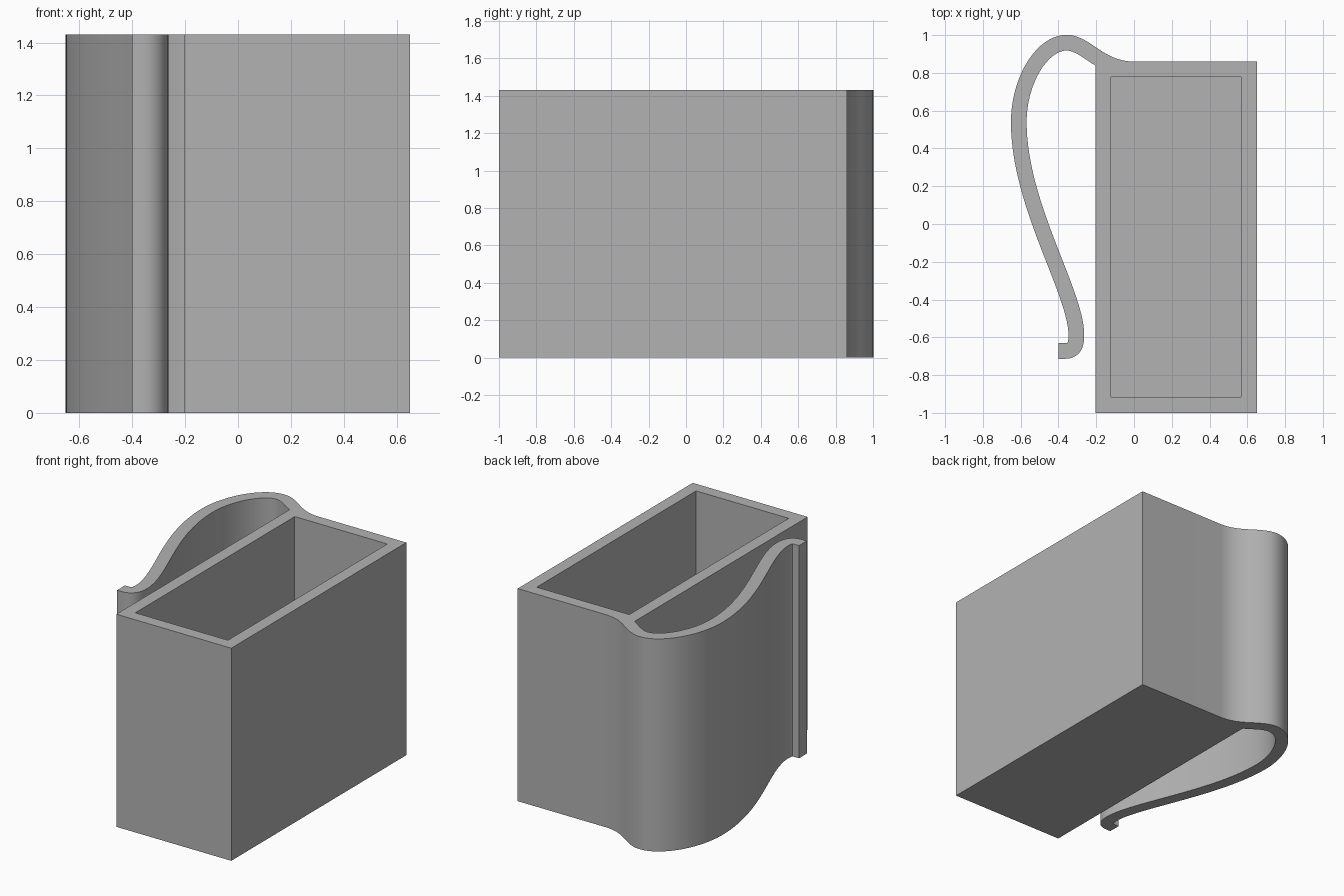
import bpy, bmesh, math
from mathutils import Vector
from mathutils.geometry import interpolate_bezier

cube = bpy.data.objects.get("Cube")
if cube:
    bpy.data.objects.remove(cube, do_unlink=True)

HEIGHT, WALL = 1.43, 0.083
X0, X1, Y0, Y1 = -0.205, 0.65, -1.0, 0.86

grey = bpy.data.materials.new("plain grey")
grey.use_nodes = True
colour = (0.45, 0.45, 0.45, 1)
grey.diffuse_color = colour
grey.node_tree.nodes["Principled BSDF"].inputs["Base Color"].default_value = colour


def bezier(a, b, c, d, steps):
    """Points along one cubic segment."""
    return [p.to_2d() for p in interpolate_bezier(
        Vector(a).to_3d(), Vector(b).to_3d(), Vector(c).to_3d(), Vector(d).to_3d(), steps)]


def prism(name, outline, bottom, top):
    """Extrude a closed plan outline upward."""
    bm = bmesh.new()
    base = bm.faces.new([bm.verts.new((p[0], p[1], bottom)) for p in outline])
    side = bmesh.ops.extrude_face_region(bm, geom=[base])["geom"]
    bmesh.ops.translate(bm, vec=(0, 0, top - bottom),
                        verts=[v for v in side if isinstance(v, bmesh.types.BMVert)])
    bmesh.ops.recalc_face_normals(bm, faces=bm.faces)
    mesh = bpy.data.meshes.new(name)
    bm.to_mesh(mesh)
    bm.free()
    mesh.materials.append(grey)
    obj = bpy.data.objects.new(name, mesh)
    bpy.context.collection.objects.link(obj)
    return obj


# Centre line of the springy clip, from the box corner to the hooked tip
segments = [
    ((-0.185, 0.875), (-0.24, 0.91), (-0.30, 0.96), (-0.355, 0.96), 12),
    ((-0.355, 0.96), (-0.49, 0.96), (-0.61, 0.755), (-0.61, 0.54), 24),
    ((-0.61, 0.54), (-0.61, 0.10), (-0.305, -0.36), (-0.305, -0.59), 32),
    ((-0.305, -0.59), (-0.305, -0.65), (-0.325, -0.672), (-0.365, -0.672), 12),
]
centre = []
for seg in segments:
    centre += bezier(*seg)[1 if centre else 0:]
centre.append(Vector((-0.40, -0.672)))

# Offset both ways for an even thickness
outer, inner = [], []
for i, p in enumerate(centre):
    t = (centre[min(i + 1, len(centre) - 1)] - centre[max(i - 1, 0)]).normalized()
    n = Vector((t.y, -t.x)) * WALL / 2
    outer.append(p - n if n.y < 0 and i == 0 else p + n)
    inner.append(p + n if n.y < 0 and i == 0 else p - n)
inner[0].x = X0

# Soft fillet joining the clip to the back wall
joint = outer[0]
fillet = bezier((0, Y1), (-0.06, Y1), joint + Vector((0.05, -0.031)), joint, 12)

# One plan outline for the box and clip together
outline = ([(X0, Y0), (X1, Y0), (X1, Y1)] + fillet[:-1] + outer + inner[::-1])
holder = prism("clip_on_holder", outline, 0, HEIGHT)

# Hollow out the open-topped pocket
a, b, c, d = X0 + WALL, X1 - WALL, Y0 + WALL, Y1 - WALL
cutter = prism("pocket_cutter", [(a, c), (b, c), (b, d), (a, d)], WALL, HEIGHT + 0.2)
cutter.hide_render = True
cut = holder.modifiers.new("pocket", "BOOLEAN")
cut.operation = "DIFFERENCE"
cut.solver = "EXACT"
cut.object = cutter

bpy.context.view_layer.objects.active = holder
bpy.ops.object.select_all(action="DESELECT")
holder.select_set(True)
bpy.ops.object.modifier_apply(modifier=cut.name)
bpy.data.objects.remove(cutter, do_unlink=True)
bpy.ops.object.shade_smooth_by_angle(angle=math.radians(30))
